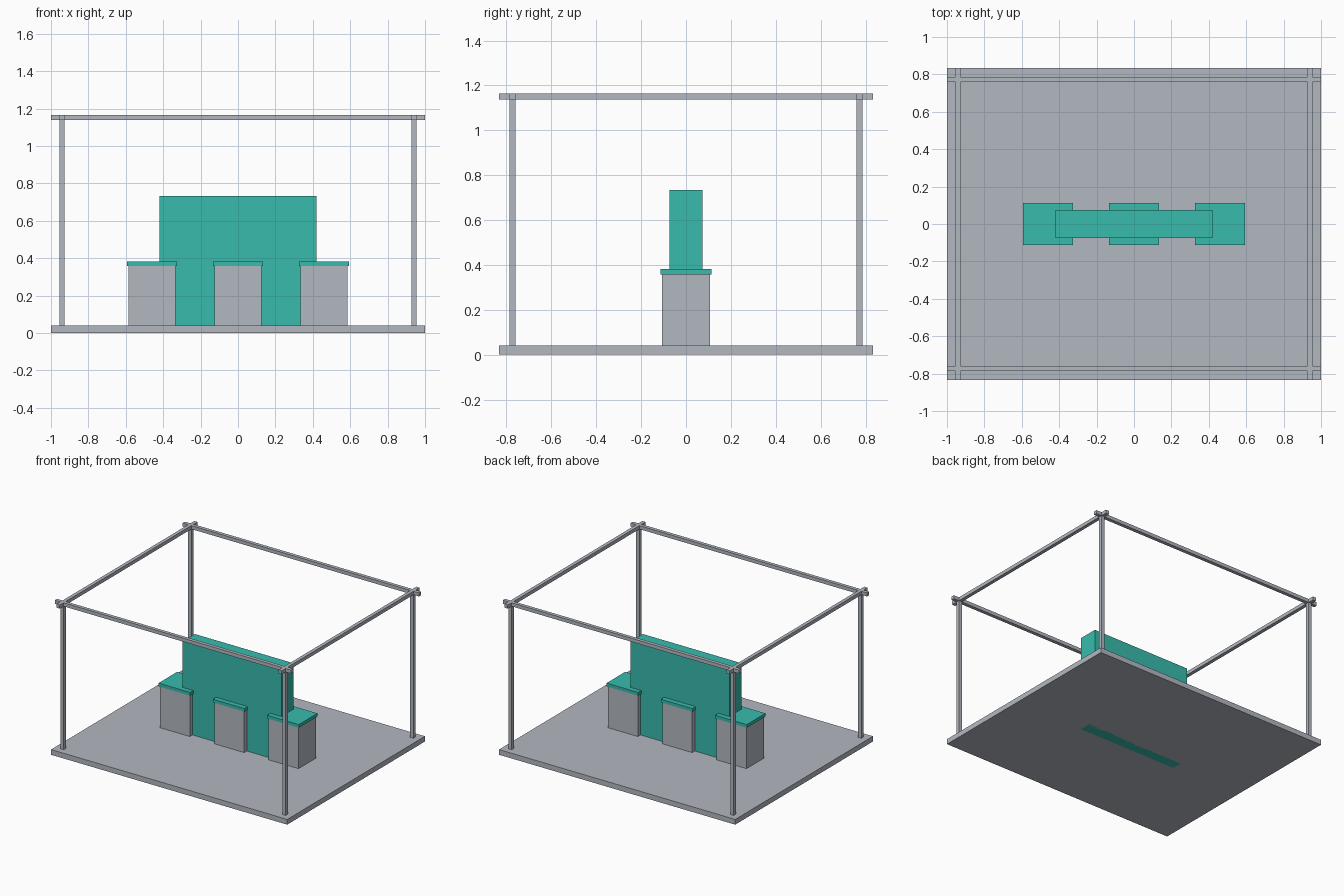
import bpy

if "Cube" in bpy.data.objects:
    bpy.data.objects.remove(bpy.data.objects["Cube"])


def material(name, rgb):
    m = bpy.data.materials.new(name)
    m.diffuse_color = (*rgb, 1.0)
    m.use_nodes = True
    m.node_tree.nodes["Principled BSDF"].inputs["Base Color"].default_value = m.diffuse_color
    return m


GREY = material("light grey", (0.45, 0.48, 0.53))
TEAL = material("teal", (0.04, 0.50, 0.42))


def box(name, centre, size, z0, z1, mat):
    """Box given by its plan centre, plan size and bottom/top heights."""
    bpy.ops.mesh.primitive_cube_add(size=1, location=(*centre, (z0 + z1) / 2))
    ob = bpy.context.object
    ob.name = name
    ob.scale = (*size, z1 - z0)
    bpy.ops.object.transform_apply(location=False, rotation=False, scale=True)
    ob.data.materials.append(mat)
    return ob


HALF_Y = 0.833          # half depth of the platform
FLOOR = 0.04            # top of the platform
TOP = 1.165             # top of the frame
BAR = 0.027             # frame bar thickness
PX, PY = 0.94, 0.773    # post positions

# Platform
box("platform", (0, 0), (2, 2 * HALF_Y), 0, FLOOR, GREY)

# Overhead frame: posts, and beams running past them to the platform edge
for sx in (-1, 1):
    for sy in (-1, 1):
        box("post", (sx * PX, sy * PY), (BAR, BAR), FLOOR, TOP - BAR / 2, GREY)
    box("side_beam", (sx * PX, 0), (BAR, 2 * HALF_Y), TOP - BAR, TOP, GREY)
for sy in (-1, 1):
    box("long_beam", (0, sy * PY), (2, BAR), TOP - BAR, TOP, GREY)

# Central wall, reaching down through the platform
box("centre_wall", (0, 0), (0.837, 0.149), 0, 0.733, TEAL)

# Three counters with overhanging tops
for x in (-0.46, 0, 0.46):
    box("counter_body", (x, 0), (0.253, 0.212), FLOOR, 0.357, GREY)
    box("counter_top", (x, 0), (0.267, 0.226), 0.357, 0.382, TEAL)
